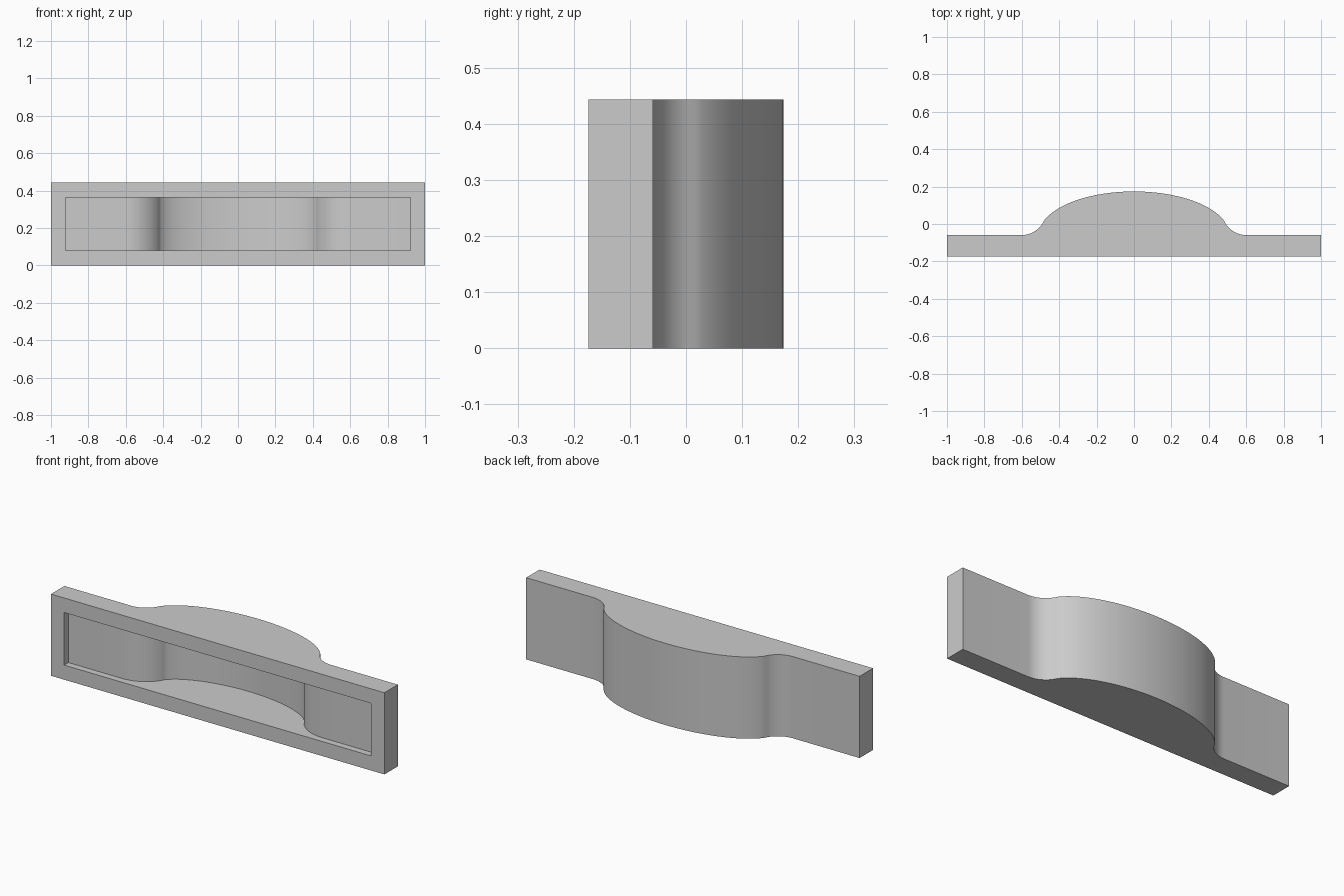
import bpy, bmesh, math

cube = bpy.data.objects.get("Cube")
if cube:
    bpy.data.objects.remove(cube, do_unlink=True)

HEIGHT, WALL = 0.443, 0.079
FRONT, STEP, BACK = -0.174, -0.059, 0.174
RX, RY = 0.51, BACK - STEP      # bulge ellipse radii
FILLET = 0.13                   # concave blend radius
SLOPE = math.radians(58)


def back_curve(inset):
    """Back outline from +x to -x, moved inward by inset."""
    half = [(1 - inset, STEP - inset)]
    # concave blend between flat wing and bulge
    cx, cy, r = 0.6, STEP + FILLET, FILLET + inset
    for i in range(11):
        a = SLOPE * i / 10
        half.append((cx - r * math.sin(a), cy - r * math.cos(a)))
    # elliptical bulge, offset along its normal
    start = math.atan2(RY, RX * math.tan(SLOPE))
    for i in range(1, 25):
        t = start + (math.pi / 2 - start) * i / 24
        nx, ny = RY * math.cos(t), RX * math.sin(t)
        n = math.hypot(nx, ny)
        half.append((RX * math.cos(t) - inset * nx / n,
                     STEP + RY * math.sin(t) - inset * ny / n))
    return half + [(-x, y) for x, y in reversed(half[:-1])]


def add_shell(bm, inset):
    """Extruded outline left open at the front; returns the front corners."""
    outline = [(1 - inset, FRONT)] + back_curve(inset) + [(inset - 1, FRONT)]
    low = [bm.verts.new((x, y, inset)) for x, y in outline]
    high = [bm.verts.new((x, y, HEIGHT - inset)) for x, y in outline]
    bm.faces.new(low)
    bm.faces.new(high)
    for i in range(len(outline) - 1):
        bm.faces.new((low[i], low[i + 1], high[i + 1], high[i]))
    return low[0], low[-1], high[-1], high[0]


grey = bpy.data.materials.new("plain grey")
grey.use_nodes = True
colour = (0.6, 0.6, 0.6, 1)
grey.diffuse_color = colour
grey.node_tree.nodes["Principled BSDF"].inputs["Base Color"].default_value = colour

# Outer body, cavity and the front rim joining them
bm = bmesh.new()
outer = add_shell(bm, 0)
inner = add_shell(bm, WALL)
for i in range(4):
    j = (i + 1) % 4
    bm.faces.new((outer[i], outer[j], inner[j], inner[i]))
bmesh.ops.recalc_face_normals(bm, faces=bm.faces)
mesh = bpy.data.meshes.new("bulged_handle")
bm.to_mesh(mesh)
bm.free()
mesh.materials.append(grey)

handle = bpy.data.objects.new("bulged_handle", mesh)
bpy.context.collection.objects.link(handle)
bpy.context.view_layer.objects.active = handle
handle.select_set(True)
bpy.ops.object.shade_smooth_by_angle(angle=math.radians(30))
